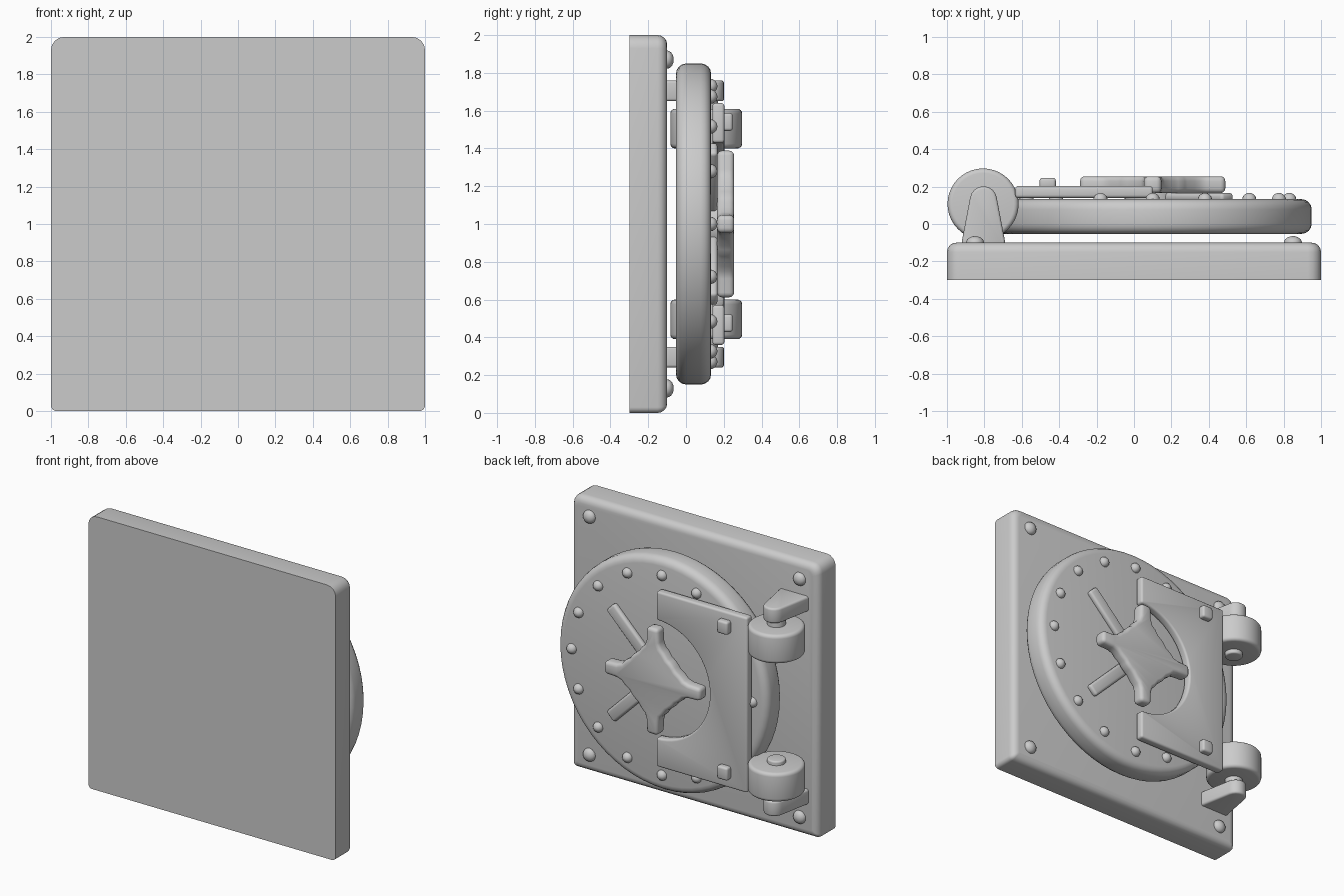
import bpy, bmesh
from math import sin, cos, pi, radians
from mathutils import Matrix, Vector

if "Cube" in bpy.data.objects:
    bpy.data.objects.remove(bpy.data.objects["Cube"])

CX, CZ = 0.1, 1.0                      # door centre
TO_Y = Matrix.Rotation(-pi / 2, 4, 'X')  # turns local z into +y


def finish(name, bm):
    bmesh.ops.recalc_face_normals(bm, faces=bm.faces)
    me = bpy.data.meshes.new(name)
    bm.to_mesh(me)
    bm.free()
    ob = bpy.data.objects.new(name, me)
    bpy.context.collection.objects.link(ob)
    bpy.ops.object.select_all(action='DESELECT')
    ob.select_set(True)
    bpy.context.view_layer.objects.active = ob
    bpy.ops.object.shade_smooth_by_angle(angle=radians(35))
    return ob


def loft(bm, rings):
    loops = [[bm.verts.new(p) for p in ring] for ring in rings]
    n = len(loops[0])
    for a, b in zip(loops, loops[1:]):
        for i in range(n):
            j = (i + 1) % n
            bm.faces.new((a[i], a[j], b[j], b[i]))
    bm.faces.new(loops[0])
    bm.faces.new(loops[-1])


def bevel_sharp(bm, width, segs=3):
    bmesh.ops.recalc_face_normals(bm, faces=bm.faces)
    edges = [e for e in bm.edges if e.calc_face_angle(0) > radians(40)]
    bmesh.ops.bevel(bm, geom=edges, offset=width, segments=segs, profile=0.5,
                    affect='EDGES', clamp_overlap=True)


def prism(name, pts, h0, h1, axis='Y', bevel=0.015):
    """Outline extruded along y (points are x,z) or along z (points are x,y)."""
    bm = bmesh.new()
    put = (lambda p, h: (p[0], h, p[1])) if axis == 'Y' else (lambda p, h: (p[0], p[1], h))
    loft(bm, [[put(p, h) for p in pts] for h in (h0, h1)])
    bevel_sharp(bm, bevel)
    return finish(name, bm)


def lathe(name, profile, loc, n=32, rot=Matrix()):
    """Closed turned part from (radius, height) points."""
    bm = bmesh.new()
    m = Matrix.Translation(loc) @ rot
    loft(bm, [[m @ Vector((r * cos(2 * pi * i / n), r * sin(2 * pi * i / n), h))
               for i in range(n)] for r, h in profile])
    return finish(name, bm)


def drum(r, h0, h1, b, steps=4):
    """Cylinder profile with rounded rims."""
    arc = [(r - b + b * sin(t), b - b * cos(t)) for t in [pi / 2 * k / steps for k in range(steps + 1)]]
    return [(x, h0 + y) for x, y in arc] + [(x, h1 - y) for x, y in reversed(arc)]


def rivet(name, x, y, z, r, h):
    prof = [(r, -0.02)] + [(r * cos(t), h * sin(t)) for t in [pi / 2 * k / 5 for k in range(5)]]
    prof.append((0.004, h))
    return lathe(name, prof, (x, y, z), 16, TO_Y)


# wall plate: rounded rectangle, back edge rounded
def plate_ring(inset, y):
    out = []
    for sx, sz, r, a0 in ((1, 1, .07, 0), (-1, 1, .07, 90), (-1, -1, .03, 180), (1, -1, .03, 270)):
        k = max(r - inset * 0.7, 0.012)
        for i in range(5):
            a = radians(a0 + 22.5 * i)
            out.append((sx * (1 - inset - k) + k * cos(a), y, 1 + sz * (1 - inset - k) + k * sin(a)))
    return out


bm = bmesh.new()
B = 0.05
loft(bm, [plate_ring(0, -0.3)] + [plate_ring(B - B * cos(t), -0.1 - B + B * sin(t))
                                  for t in [pi / 2 * k / 4 for k in range(5)]])
finish("wall_plate", bm)
for x in (-0.85, 0.85):
    for z in (0.13, 1.87):
        rivet("plate_rivet", x, -0.1, z, 0.048, 0.035)

# round door and its ring of rivets
lathe("round_door", drum(0.85, -0.053, 0.133, 0.055), (CX, 0, CZ), 64, TO_Y)
for i in range(16):
    a = 2 * pi * i / 16
    rivet("door_rivet", CX + 0.73 * cos(a), 0.13, CZ + 0.73 * sin(a), 0.038, 0.036)

# two diagonal locking bars
for s in (1, -1):
    d, p = Vector((cos(pi / 4), s * sin(pi / 4))), Vector((-s * sin(pi / 4), cos(pi / 4)))
    c = Vector((CX, CZ))
    prism("locking_bar", [c + d * u + p * v for u, v in ((.1, -.045), (.57, -.045), (.57, .045), (.1, .045))],
          0.12, 0.167, bevel=0.018)

# handwheel: hub with four flared spokes
spoke = [(.225, -.09), (.25, -.063), (.29, -.05), (.388, -.046)]
spoke += [(x, -z) for x, z in reversed(spoke)]
spoke += [(.22 * cos(radians(a)), .22 * sin(radians(a))) for a in (32, 38.5, 45, 51.5, 58)]
outline = []
for q in range(4):
    c, s = cos(q * pi / 2), sin(q * pi / 2)
    outline += [(CX + x * c - z * s, CZ + x * s + z * c) for x, z in spoke]
prism("handwheel", outline, 0.165, 0.255, bevel=0.025)
lathe("handwheel_shaft", drum(0.15, 0.1, 0.2, 0.005), (CX, 0, CZ), 32, TO_Y)

# hinge leaf with half-round cutout, plus two bolts
arc = [(CX - 0.43 * sin(pi * i / 32), CZ - 0.43 * cos(pi * i / 32)) for i in range(33)]
prism("hinge_leaf", [(CX, 1.64), (-0.635, 1.64), (-0.635, 0.36), (CX, 0.36)] + arc, 0.14, 0.203)
for z in (0.475, 1.54):
    prism("leaf_bolt", [(-0.505, z - .047), (-0.418, z - .047), (-0.418, z + .047), (-0.505, z + .047)],
          0.19, 0.247)

# hinges: drum, pin and wall bracket, mirrored about z = 1
tip = [(-0.805 + 0.072 * cos(radians(a)), 0.13 + 0.072 * sin(radians(a))) for a in range(10, 171, 20)]
bracket = [(-0.92, -0.12), (-0.69, -0.12), (-0.69, -0.09)] + tip + [(-0.92, -0.09)]
for s in (1, -1):
    def span(a, b):
        return sorted((1 + s * a, 1 + s * b))
    lathe("hinge_drum", drum(0.19, *span(0.4, 0.61), 0.025), (-0.807, 0.107, 0), 40)
    lathe("hinge_pin", drum(0.062, *span(0.37, 0.70), 0.012), (-0.807, 0.107, 0), 24)
    prism("hinge_bracket", bracket, *span(0.65, 0.76), axis='Z', bevel=0.015)
